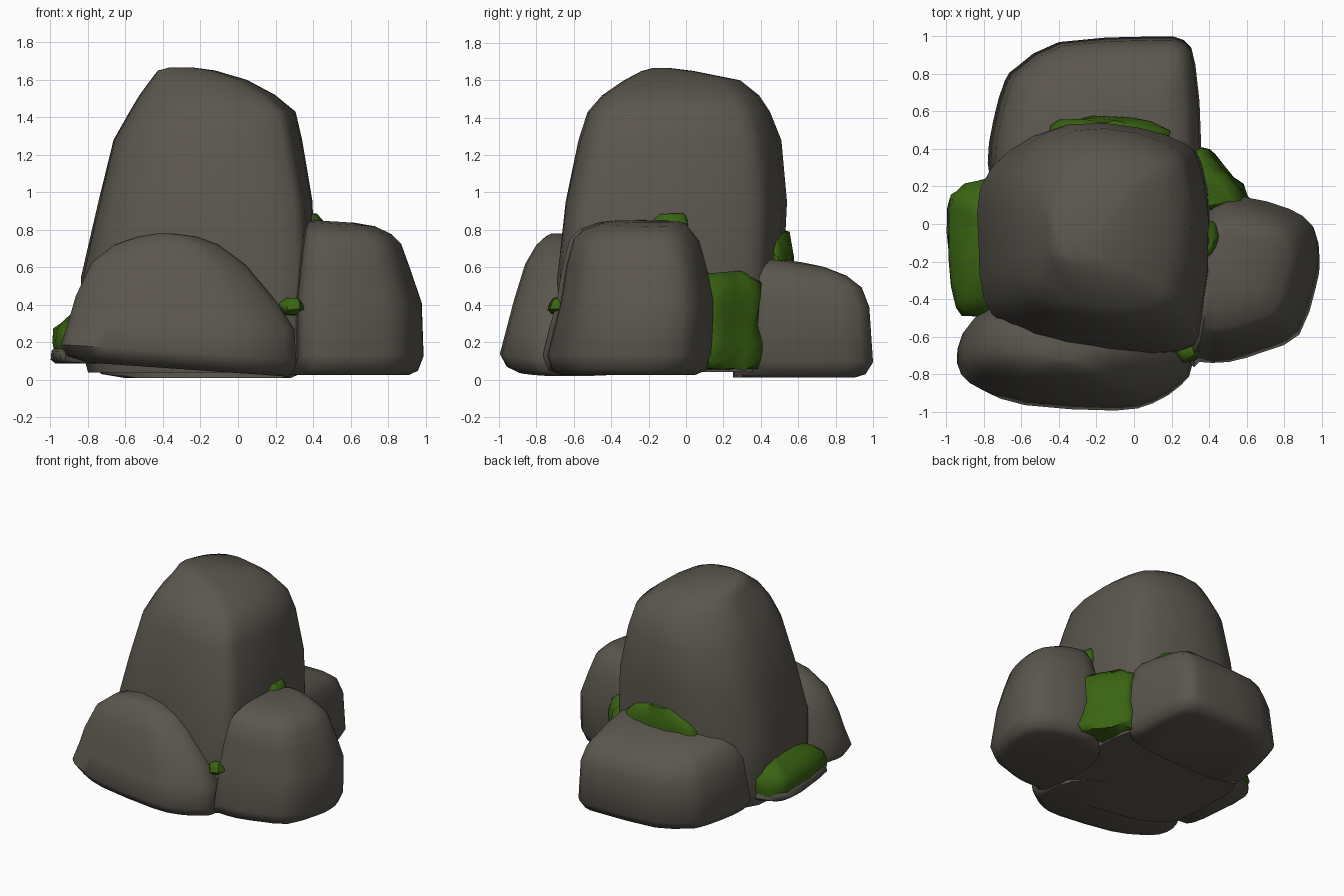
import bpy, bmesh, math, random
from mathutils import Vector

random.seed(4)


def material(name, rgb):
    m = bpy.data.materials.new(name)
    m.diffuse_color = (*rgb, 1)
    return m


STONE = material("grey_stone", (0.105, 0.095, 0.078))
MOSS = material("green_moss", (0.042, 0.125, 0.006))


def smooth_loop(pts, n):
    """Closed Catmull-Rom curve through the footprint points."""
    out, k = [], len(pts)
    for i in range(k):
        a, b, c, d = (Vector(pts[(i + j) % k]) for j in (-1, 0, 1, 2))
        for s in range(n):
            t = s / n
            out.append(0.5 * (2 * b + (c - a) * t + (2 * a - 5 * b + 4 * c - d) * t * t
                              + (3 * b - a - 3 * c + d) * t ** 3))
    return out


def lump(name, footprint, levels, mat, n=2, jitter=0.0, low=(0, 0), high=(0, 0), soften=0.0):
    """Stack the footprint, fitted to each level (z, x0, x1, y0, y1).
    low/high: slope of the bottom/top level; soften: rounding towards an ellipse at the top."""
    loop = smooth_loop(footprint, n)
    lx, hx = min(p.x for p in loop), max(p.x for p in loop)
    ly, hy = min(p.y for p in loop), max(p.y for p in loop)
    bm = bmesh.new()
    rings = []
    for z, x0, x1, y0, y1 in levels:
        f = (z - levels[0][0]) / (levels[-1][0] - levels[0][0])
        tx, ty = (low[i] * (1 - f) + high[i] * f for i in (0, 1))
        ring = []
        for p in loop:
            u = Vector(((p.x - lx) / (hx - lx) * 2 - 1, (p.y - ly) / (hy - ly) * 2 - 1))
            if u.length > 1:
                u = u.lerp(u.normalized(), soften * f)
            dx, dy = u.x * (x1 - x0) / 2, u.y * (y1 - y0) / 2
            j = [random.uniform(-jitter, jitter) for _ in range(3)]
            ring.append(bm.verts.new(((x0 + x1) / 2 + dx + j[0], (y0 + y1) / 2 + dy + j[1],
                                      z + tx * dx + ty * dy + j[2])))
        rings.append(ring)
    k = len(loop)
    for a, b in zip(rings, rings[1:]):
        for i in range(k):
            bm.faces.new((a[i], a[(i + 1) % k], b[(i + 1) % k], b[i]))
    bm.faces.new(rings[0])
    bm.faces.new(rings[-1])
    bmesh.ops.recalc_face_normals(bm, faces=bm.faces)
    me = bpy.data.meshes.new(name)
    bm.to_mesh(me)
    bm.free()
    me.materials.append(mat)
    ob = bpy.data.objects.new(name, me)
    bpy.context.collection.objects.link(ob)
    bpy.ops.object.select_all(action='DESELECT')
    ob.select_set(True)
    bpy.context.view_layer.objects.active = ob
    bpy.ops.object.shade_smooth_by_angle(angle=math.radians(50))
    return ob


# tall central boulder
lump("main_boulder",
     [(-.84, .2), (-.68, .4), (-.42, .52), (0, .5), (.29, .44), (.38, .33), (.41, 0), (.4, -.55),
      (.34, -.67), (.1, -.7), (-.4, -.65), (-.7, -.55), (-.82, -.4), (-.84, -.1)],
     [(.04, -.8, .38, -.68, .5), (.15, -.83, .4, -.7, .52), (.55, -.84, .41, -.7, .52),
      (.95, -.75, .4, -.66, .54), (1.28, -.67, .345, -.59, .51), (1.43, -.585, .31, -.54, .45),
      (1.52, -.53, .2, -.46, .39), (1.6, -.47, .05, -.34, .29),
      (1.65, -.43, -.12, -.24, .04), (1.665, -.37, -.23, -.18, -.08)], STONE, soften=.6)

# low domed boulder at the front
lump("front_boulder",
     [(-.94, -.65), (-.92, -.79), (-.8, -.88), (-.58, -.96), (-.1, -.99), (.1, -.95), (.25, -.85),
      (.31, -.74), (.25, -.5), (0, -.35), (-.6, -.35), (-.85, -.48)],
     [(.055, -.8, .27, -.9, -.3), (.085, -.91, .3, -.96, -.33), (.15, -.945, .31, -.995, -.36),
      (.3, -.9, .3, -.955, -.36), (.43, -.865, .21, -.92, -.38), (.62, -.78, .04, -.86, -.42),
      (.72, -.66, -.1, -.8, -.46), (.765, -.53, -.22, -.75, -.55),
      (.78, -.44, -.34, -.72, -.6)], STONE, low=(-.07, 0))

# blocky boulder on the right
lump("right_boulder",
     [(.3, -.74), (.34, -.76), (.5, -.76), (.7, -.7), (.88, -.61), (.97, -.35), (.99, -.2), (.96, -.03),
      (.83, .07), (.58, .14), (.42, .1), (.3, -.1)],
     [(.025, .25, .91, -.68, .05), (.05, .28, .96, -.74, .11), (.13, .3, .99, -.765, .14),
      (.42, .3, .98, -.69, .145), (.6, .32, .92, -.66, .11), (.74, .34, .87, -.62, .07),
      (.79, .35, .82, -.57, .03), (.83, .37, .73, -.46, 0), (.845, .4, .62, -.36, -.05)],
     STONE, high=(-.06, 0))

# blocky boulder at the back
lump("back_boulder",
     [(-.78, .32), (-.75, .55), (-.69, .76), (-.62, .84), (-.4, .97), (.1, 1), (.27, .98), (.33, .85),
      (.36, .45), (.3, .3), (-.2, .25), (-.7, .25)],
     [(.01, -.6, .28, .25, .9), (.03, -.73, .33, .25, .96), (.1, -.78, .36, .25, 1),
      (.42, -.74, .35, .25, .98), (.53, -.69, .32, .27, .94), (.59, -.62, .28, .3, .86),
      (.63, -.5, .2, .33, .74), (.645, -.4, .1, .36, .62)], STONE, high=(0, -.14))

# thin ledge on the left with a moss cushion
ledge = [(-1, .1), (-.95, .2), (-.83, .26), (-.7, .2), (-.7, -.45), (-.87, -.52), (-.95, -.47), (-.99, -.2)]
lump("left_ledge", ledge,
     [(.09, -.97, -.7, -.48, .22), (.11, -.995, -.7, -.5, .24), (.155, -.995, -.7, -.5, .24),
      (.18, -.97, -.7, -.46, .22)], STONE, jitter=.004)
lump("left_moss", ledge,
     [(.145, -.98, -.7, -.48, .24), (.2, -.993, -.7, -.5, .25), (.27, -.98, -.7, -.47, .24),
      (.32, -.93, -.7, -.4, .2), (.355, -.88, -.72, -.27, .14), (.37, -.84, -.72, -.2, .08)],
     MOSS, jitter=.008)

# moss filling the gap between the right and back boulders
lump("gap_moss",
     [(.3, .1), (.6, .1), (.63, .15), (.53, .27), (.44, .37), (.35, .42), (.28, .35)],
     [(.06, .3, .6, .08, .39), (.1, .28, .63, .08, .41), (.2, .28, .6, .08, .4),
      (.3, .28, .58, .08, .39), (.42, .28, .6, .08, .4), (.52, .28, .57, .08, .39),
      (.57, .28, .5, .1, .33)], MOSS, jitter=.014)

# moss strip along the seam above the back boulder
strip = [(-.46, .5), (-.4, .55), (-.2, .57), (0, .56), (.18, .52), (.2, .47), (-.1, .42), (-.4, .42)]
lump("back_moss", strip,
     [(.56, -.45, .2, .4, .575), (.66, -.46, .2, .4, .57), (.72, -.4, .14, .4, .56),
      (.79, -.25, .02, .42, .545)], MOSS, jitter=.01)

# small moss tufts in the right and front seams
tuft = [(-1, 0), (-.6, .8), (.4, 1), (1, .2), (.6, -.8), (-.4, -1)]
lump("right_moss", tuft,
     [(.76, .33, .46, -.19, .02), (.85, .33, .45, -.18, .01), (.885, .35, .42, -.15, -.02)],
     MOSS, jitter=.008)
lump("front_moss", tuft,
     [(.345, .25, .32, -.72, -.64), (.375, .22, .355, -.74, -.62), (.41, .22, .35, -.73, -.62),
      (.435, .26, .33, -.71, -.64)], MOSS, n=1, jitter=.005)
